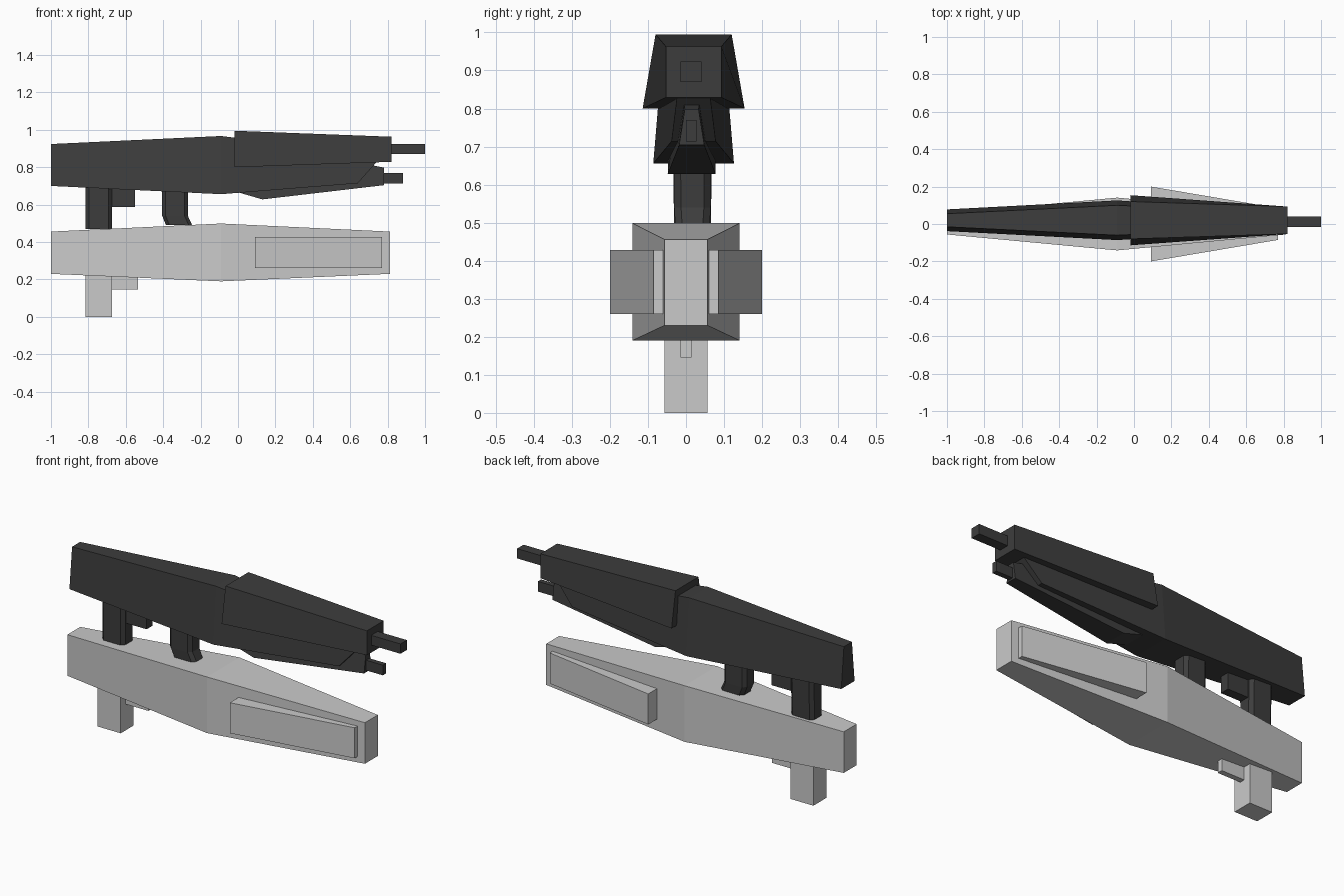
import bpy, bmesh

if "Cube" in bpy.data.objects:
    bpy.data.objects.remove(bpy.data.objects["Cube"])


def material(name, v):
    m = bpy.data.materials.new(name)
    m.diffuse_color = (v, v, v, 1)
    m.use_nodes = True
    m.node_tree.nodes["Principled BSDF"].inputs["Base Color"].default_value = m.diffuse_color
    return m


DARK = material("charcoal", 0.046)
LIGHT = material("light grey", 0.59)
CY = 0.02  # sideways offset of the upper assembly


def loft(name, mat, sections, cy=0.0, chamfer=0.0):
    """Join four-sided sections (x_low, z_low, half_low, x_top, z_top, half_top)."""
    bm = bmesh.new()
    rings = []
    for xb, zb, hb, xt, zt, ht in sections:
        pts = [(xb, cy - hb, zb), (xb, cy + hb, zb), (xt, cy + ht, zt), (xt, cy - ht, zt)]
        rings.append([bm.verts.new(p) for p in pts])
    bm.faces.new(rings[0])
    bm.faces.new(rings[-1])
    for a, b in zip(rings, rings[1:]):
        for i in range(4):
            j = (i + 1) % 4
            bm.faces.new((a[i], a[j], b[j], b[i]))
    bmesh.ops.recalc_face_normals(bm, faces=bm.faces)
    return finish(name, mat, bm)


def finish(name, mat, bm):
    me = bpy.data.meshes.new(name)
    bm.to_mesh(me)
    bm.free()
    me.materials.append(mat)
    ob = bpy.data.objects.new(name, me)
    bpy.context.collection.objects.link(ob)
    return ob


def box(name, mat, x0, x1, z0, z1, half, cy=0.0):
    return loft(name, mat, [(x, z0, half, x, z1, half) for x in (x0, x1)], cy)


def column(name, mat, levels, cy, c=0.018):
    """Vertical post with chamfered corners; levels are (z, x0, x1, half)."""
    bm = bmesh.new()
    rings = []
    for z, x0, x1, h in levels:
        pts = [(x0 + c, -h), (x1 - c, -h), (x1, c - h), (x1, h - c),
               (x1 - c, h), (x0 + c, h), (x0, h - c), (x0, c - h)]
        rings.append([bm.verts.new((x, cy + y, z)) for x, y in pts])
    bm.faces.new(rings[0])
    bm.faces.new(rings[-1])
    for a, b in zip(rings, rings[1:]):
        for i in range(8):
            j = (i + 1) % 8
            bm.faces.new((a[i], a[j], b[j], b[i]))
    bmesh.ops.recalc_face_normals(bm, faces=bm.faces)
    return finish(name, mat, bm)


# Lower, light assembly: faceted hull with grip and trigger
loft("lower_body", LIGHT, [(-1, .23, .056, -1, .456, .056),
                           (-.09, .19, .141, -.09, .499, .141),
                           (.812, .23, .056, .812, .456, .056)])
box("lower_grip", LIGHT, -.815, -.675, 0, .26, .056)
box("lower_trigger", LIGHT, -.69, -.535, .145, .24, .015)

# Tapered side panels, mirrored
for side, label in ((-1, "front"), (1, "back")):
    bm = bmesh.new()
    plan = [(.09, .055), (.09, .2), (.77, .085), (.77, .05)]
    low = [bm.verts.new((x, side * y, .26)) for x, y in plan]
    top = [bm.verts.new((x, side * y, .428)) for x, y in plan]
    bm.faces.new(low)
    bm.faces.new(top)
    for i in range(4):
        j = (i + 1) % 4
        bm.faces.new((low[i], low[j], top[j], top[i]))
    bmesh.ops.recalc_face_normals(bm, faces=bm.faces)
    finish("side_panel_" + label, LIGHT, bm)

# Upper, dark assembly: main hull with slanted nose
loft("upper_body", DARK, [(-1, .70, .058, -1, .924, .035),
                          (-.09, .656, .106, -.09, .967, .08),
                          (.64, .714, .058, .77, .86, .04)], CY)
# Shroud over the front half
loft("upper_shroud", DARK, [(-.02, .80, .134, -.02, .995, .1),
                            (.822, .829, .073, .822, .963, .073)], CY)
# Keel under the nose
loft("lower_keel", DARK, [(-.02, .672, .062, -.02, .80, .04),
                          (.13, .628, .063, .13, .82, .036),
                          (.72, .697, .036, .72, .81, .02),
                          (.78, .704, .033, .78, .798, .018)], CY - .005)
# Barrels
box("main_barrel", DARK, .80, 1, .87, .924, .028, .013)
box("lower_barrel", DARK, .76, .882, .714, .77, .014, .014)
# Grip, trigger block and magazine
column("upper_grip", DARK, [(.47, -.815, -.675, .048), (.74, -.815, -.675, .052)], CY - .003)
box("upper_trigger", DARK, -.69, -.55, .588, .72, .026, CY - .003)
column("magazine", DARK, [(.49, -.385, -.245, .045), (.54, -.405, -.268, .048),
                          (.72, -.405, -.268, .05)], CY - .003)
